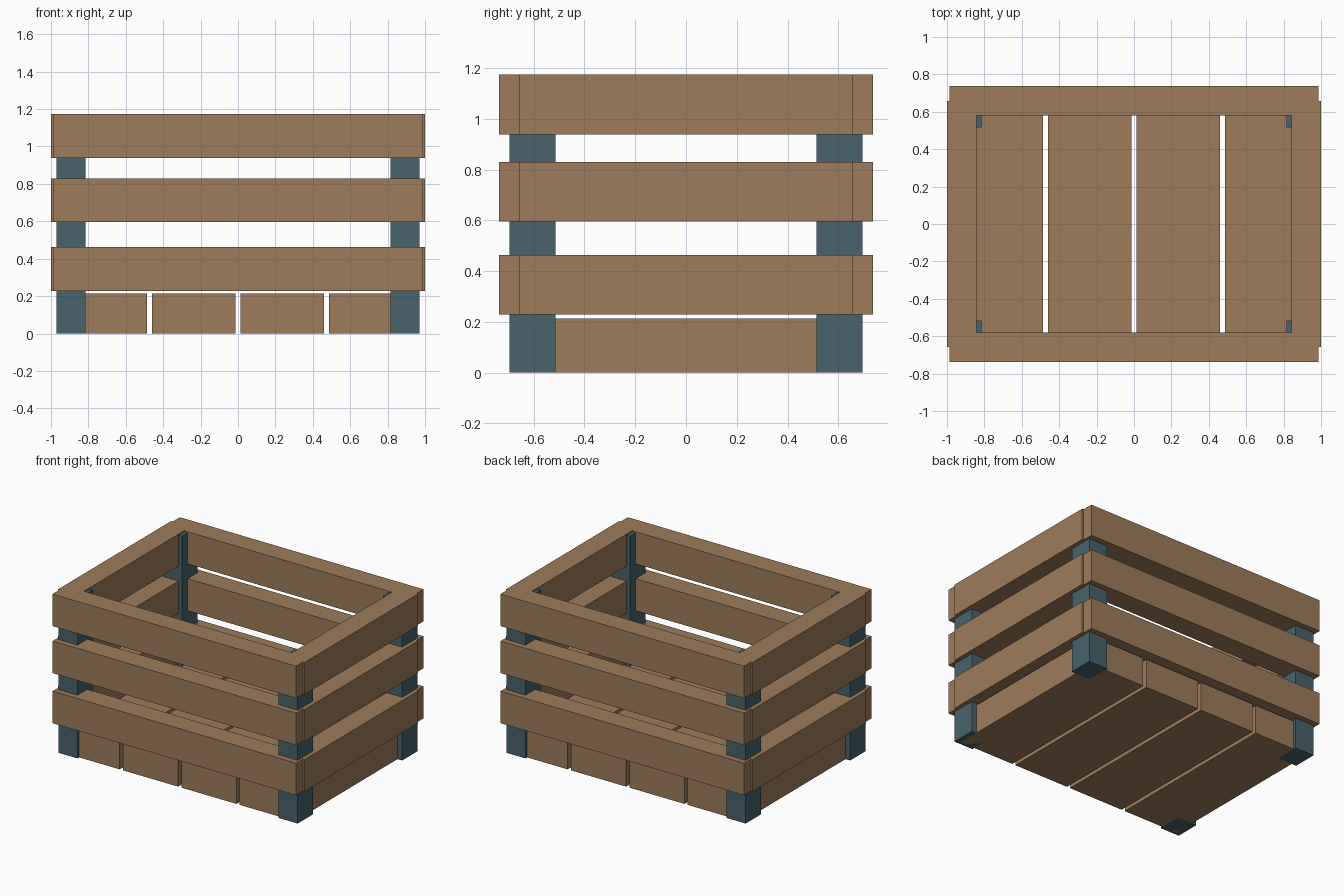
import bpy
from mathutils import Vector

if "Cube" in bpy.data.objects:
    bpy.data.objects.remove(bpy.data.objects["Cube"])


def material(name, rgb):
    m = bpy.data.materials.new(name)
    m.diffuse_color = (*rgb, 1.0)
    m.use_nodes = True
    m.node_tree.nodes["Principled BSDF"].inputs["Base Color"].default_value = m.diffuse_color
    return m


wood = material("wood", (0.34, 0.20, 0.105))
metal = material("painted_post", (0.065, 0.125, 0.145))


def box(name, lo, hi, mat):
    """Box spanning two opposite corners."""
    lo, hi = Vector(lo), Vector(hi)
    bpy.ops.mesh.primitive_cube_add(size=1, location=(lo + hi) / 2)
    ob = bpy.context.object
    ob.name = name
    ob.scale = hi - lo
    bpy.ops.object.transform_apply(location=False, rotation=False, scale=True)
    ob.data.materials.append(mat)
    return ob


def mirrored_box(name, lo, hi, mat, axes):
    """Box repeated across the given world axes."""
    sides = {"x": ("right", "left"), "y": ("back", "front")}
    for sx in ((1, -1) if "x" in axes else (1,)):
        for sy in ((1, -1) if "y" in axes else (1,)):
            label = [sides[a][0 if s > 0 else 1]
                     for a, s in (("y", sy), ("x", sx)) if a in axes]
            xs = sorted((lo[0] * sx, hi[0] * sx))
            ys = sorted((lo[1] * sy, hi[1] * sy))
            box("_".join(label + [name]), (xs[0], ys[0], lo[2]),
                (xs[1], ys[1], hi[2]), mat)


# Corner posts
mirrored_box("corner_post", (0.815, 0.515, 0), (0.97, 0.695, 1.165), metal, "xy")

# Three rings of wall slats
for level, z in zip(("lower", "middle", "upper"), (0.228, 0.595, 0.939)):
    top = z + 0.235
    mirrored_box(level + "_slat", (-0.987, 0.58, z), (0.987, 0.737, top), wood, "y")
    mirrored_box(level + "_slat", (0.842, -0.657, z), (1.0, 0.657, top), wood, "x")

# Four thick floor boards
width, pitch = 0.446, 0.473
for i in range(4):
    x = (i - 1.5) * pitch
    box(f"floor_board_{i + 1}", (x - width / 2, -0.675, 0),
        (x + width / 2, 0.675, 0.213), wood)
